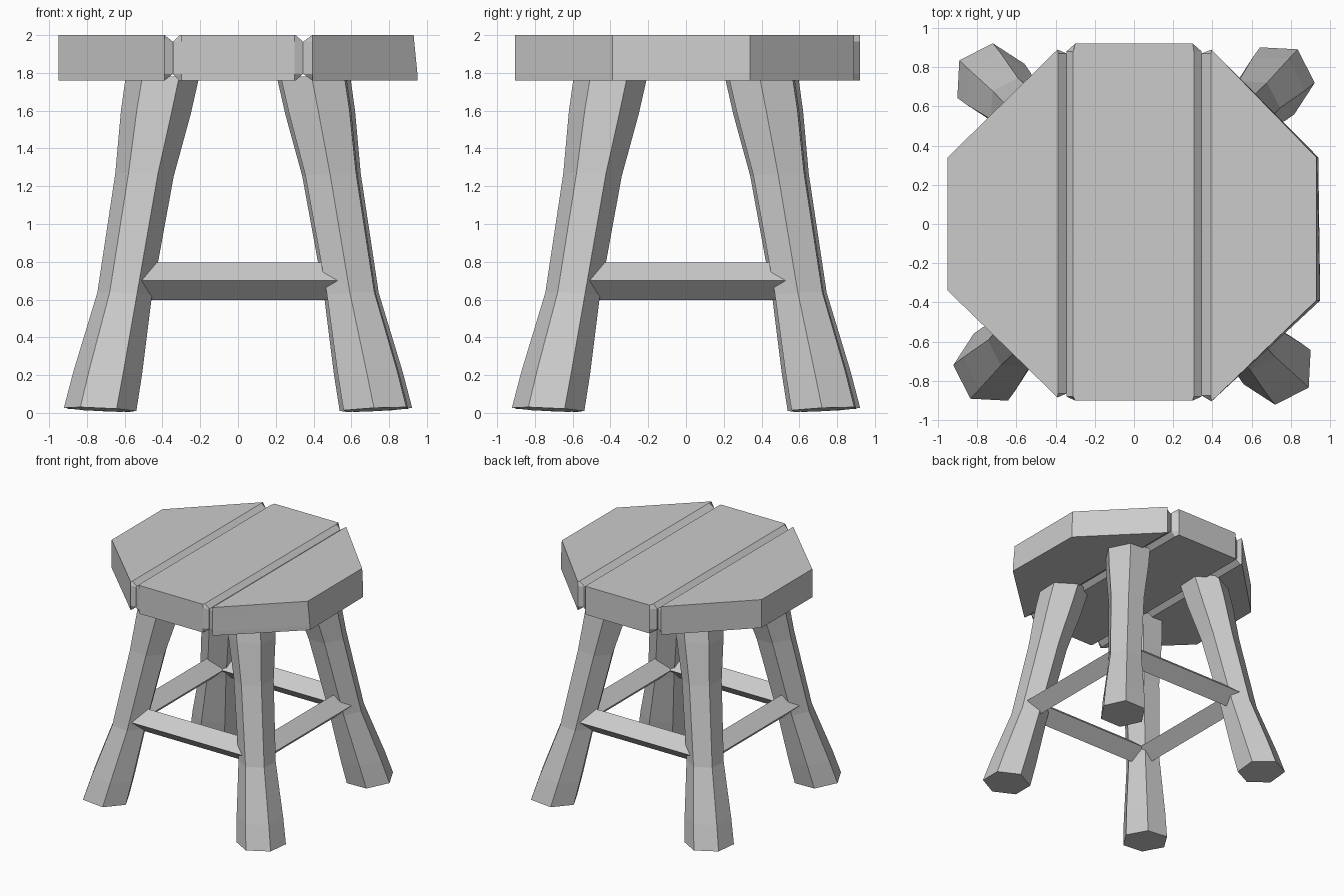
import bpy
from math import sin, cos, radians
from mathutils import Matrix, Vector

if "Cube" in bpy.data.objects:
    bpy.data.objects.remove(bpy.data.objects["Cube"])


def loft(name, rings):
    """Flat-shaded solid joining equal-sized rings of points, capped at both ends."""
    n = len(rings[0])
    verts = [p for ring in rings for p in ring]
    faces = [tuple(range(n))[::-1], tuple(range(len(verts) - n, len(verts)))]
    for r in range(len(rings) - 1):
        for i in range(n):
            a, b = r * n + i, r * n + (i + 1) % n
            faces.append((a, b, b + n, a + n))
    mesh = bpy.data.meshes.new(name)
    mesh.from_pydata(verts, [], faces)
    mesh.update()
    obj = bpy.data.objects.new(name, mesh)
    bpy.context.collection.objects.link(obj)
    return obj


def plank(name, outline, lo, hi, top_hi):
    """Seat board; top and bottom rims are pulled in to lo..hi to form V grooves."""
    def ring(z, a, b):
        return [(min(max(x, a), b), y, z) for x, y in outline]
    loft(name, [ring(1.76, lo, hi), ring(1.795, -1, 1),
                ring(1.965, -1, (top_hi + 0.003) if top_hi > 0.9 else 1),
                ring(2.0, lo, top_hi)])


# Seat boards (outlines run counter-clockwise)
plank("seat_left_board",
      [(-.345, -.865), (-.345, .87), (-.39, .89), (-.95, .34), (-.95, -.34), (-.39, -.885)],
      -1, -.388, -.388)
plank("seat_middle_board",
      [(-.345, -.88), (-.30, -.90), (.30, -.90), (.345, -.88),
       (.345, .88), (.30, .92), (-.30, .92), (-.345, .88)],
      -.31, .305, .305)
plank("seat_right_board",
      [(.345, -.875), (.395, -.905), (.95, -.39), (.94, .34), (.395, .89), (.345, .87)],
      .393, 1, .93)

# Legs: hexagonal, splayed and waisted, as (height, centre offset, radius)
LEG = [(.018, .73, .192), (.21, .69, .182), (.63, .60, .145),
       (1.26, .495, .155), (1.59, .435, .185), (1.78, .40, .195)]


def leg_rings():
    rings = []
    for z, c, r in LEG:
        ring = []
        for k in range(6):
            a = radians(177 + 60 * k)
            dx, dy = r * cos(a), r * sin(a)
            tilt = -.048 * (dx + dy) if z < 1.7 else 0
            ring.append((-c + dx, -c + dy, z + tilt))
        rings.append(ring)
    return rings


# Stretchers: diamond section bars running between neighbouring legs
def stretcher_rings():
    section = [(-.70, .70), (-.59, .795), (-.48, .70), (-.59, .598)]
    return [[(x, y, z) for y, z in section] for x in (.585, -.585)]


LEGS = ("front_left_leg", "front_right_leg", "back_right_leg", "back_left_leg")
BARS = ("front_stretcher", "right_stretcher", "back_stretcher", "left_stretcher")
for i in range(4):
    turn = Matrix.Rotation(radians(90 * i), 3, 'Z')
    for name, rings in ((LEGS[i], leg_rings()), (BARS[i], stretcher_rings())):
        loft(name, [[turn @ Vector(p) for p in ring] for ring in rings])
